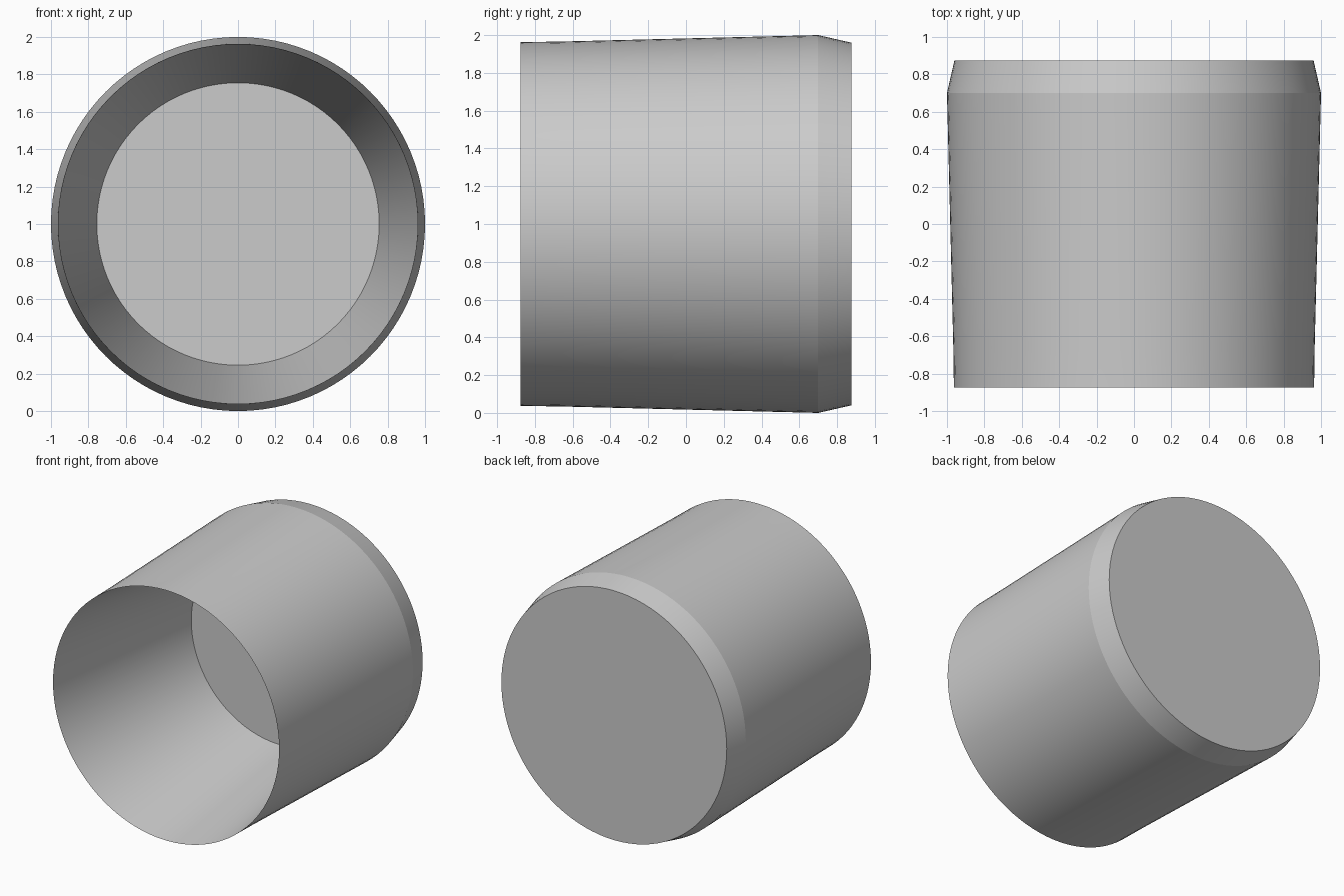
import bpy, bmesh, math

if "Cube" in bpy.data.objects:
    bpy.data.objects.remove(bpy.data.objects["Cube"])

SEG = 96
# (radius, y) profile: back centre, outer wall, front rim, inner wall, inner floor
PROFILE = [(0.96, 0.875), (1.0, 0.70), (0.966, -0.66), (0.963, -0.875), (0.755, 0.51)]

mat = bpy.data.materials.new("plain grey")
mat.diffuse_color = (0.6, 0.6, 0.6, 1)
mat.use_nodes = True
mat.node_tree.nodes["Principled BSDF"].inputs["Base Color"].default_value = mat.diffuse_color

bm = bmesh.new()
rings = []
for r, y in PROFILE:
    rings.append([bm.verts.new((r * math.cos(2 * math.pi * i / SEG), y,
                                1.0 + r * math.sin(2 * math.pi * i / SEG)))
                  for i in range(SEG)])

# walls
for a, b in zip(rings, rings[1:]):
    for i in range(SEG):
        j = (i + 1) % SEG
        bm.faces.new((a[i], a[j], b[j], b[i]))

# back cap and inner floor
bm.faces.new(rings[0])
bm.faces.new(rings[-1])
bmesh.ops.recalc_face_normals(bm, faces=bm.faces)

mesh = bpy.data.meshes.new("hollow_cup")
bm.to_mesh(mesh)
bm.free()
mesh.materials.append(mat)
cup = bpy.data.objects.new("hollow_cup", mesh)
bpy.context.collection.objects.link(cup)

# smooth round walls, crisp rims
bpy.context.view_layer.objects.active = cup
cup.select_set(True)
bpy.ops.object.shade_smooth_by_angle(angle=math.radians(10))
